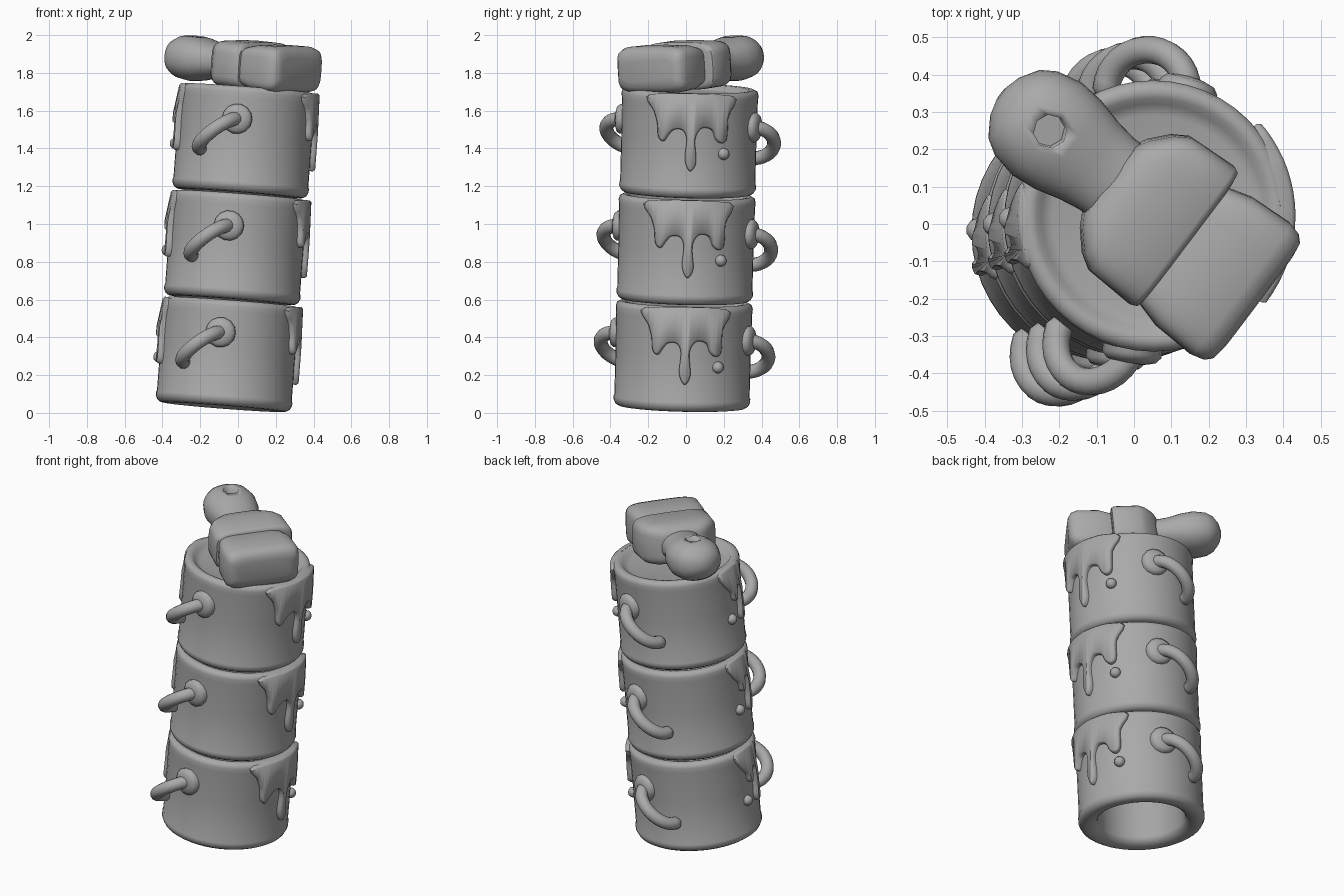
import bpy, bmesh, math
from mathutils import Vector, Matrix

if "Cube" in bpy.data.objects:
    bpy.data.objects.remove(bpy.data.objects["Cube"])

grey = bpy.data.materials.new("plain_grey")
grey.diffuse_color = (0.4, 0.4, 0.4, 1)
grey.use_nodes = True
grey.node_tree.nodes["Principled BSDF"].inputs["Base Color"].default_value = grey.diffuse_color


def finish(bm, name, matrix, angle=40):
    bmesh.ops.recalc_face_normals(bm, faces=bm.faces)
    me = bpy.data.meshes.new(name)
    bm.to_mesh(me)
    bm.free()
    me.materials.append(grey)
    for p in me.polygons:
        p.use_smooth = True
    me.set_sharp_from_angle(angle=math.radians(angle))
    ob = bpy.data.objects.new(name, me)
    ob.matrix_world = matrix
    bpy.context.collection.objects.link(ob)
    return ob


def loft(name, rings, matrix, angle=40):
    """Skin a list of equal-length point rings and cap both ends."""
    bm = bmesh.new()
    vs = [[bm.verts.new(p) for p in ring] for ring in rings]
    n = len(vs[0])
    for a, b in zip(vs, vs[1:]):
        for i in range(n):
            bm.faces.new((a[i], a[(i + 1) % n], b[(i + 1) % n], b[i]))
    bm.faces.new(vs[0])
    bm.faces.new(vs[-1])
    return finish(bm, name, matrix, angle)


def lathe(name, profile, n, matrix, angle=40):
    tau = 2 * math.pi / n
    rings = [[(r * math.cos(i * tau), r * math.sin(i * tau), z) for i in range(n)]
             for r, z in profile]
    return loft(name, rings, matrix, angle)


def catmull(pts, steps=4):
    out, n = [], len(pts)
    for i in range(n):
        p0, p1, p2, p3 = (Vector(pts[(i + k) % n]) for k in (-1, 0, 1, 2))
        for s in range(steps):
            t = s / steps
            out.append(0.5 * (2 * p1 + (p2 - p0) * t + (2 * p0 - 5 * p1 + 4 * p2 - p3) * t * t
                              + (3 * p1 - p0 - 3 * p2 + p3) * t ** 3))
    return out


R, H = 0.36, 0.56


def drip(name, outline, turn, matrix, top_thin):
    """Flat drip outline (arc length, depth), thickened, then wrapped on the can."""
    bm = bmesh.new()
    bm.faces.new([bm.verts.new((p.x, H - 0.012 - p.y, 0)) for p in catmull(outline)])
    for k in range(-9, 10):
        bmesh.ops.bisect_plane(bm, geom=bm.verts[:] + bm.edges[:] + bm.faces[:],
                               plane_co=(k * 0.03 + 0.0013, 0, 0), plane_no=(1, 0, 0))
    bmesh.ops.recalc_face_normals(bm, faces=bm.faces)
    if bm.faces[:][0].normal.z < 0:
        bmesh.ops.reverse_faces(bm, faces=bm.faces)
    ext = bmesh.ops.extrude_face_region(bm, geom=bm.faces[:])["geom"]
    bmesh.ops.translate(bm, vec=(0, 0, 0.035),
                        verts=[g for g in ext if isinstance(g, bmesh.types.BMVert)])
    front = [g for g in ext if isinstance(g, bmesh.types.BMFace)]
    bm.normal_update()
    bmesh.ops.inset_region(bm, faces=front, thickness=0.009, depth=0.012, use_even_offset=False)
    for v in bm.verts:
        s, z, n = v.co
        thin = min(1, top_thin + (1 - top_thin) * (H - z) / 0.16)
        a, r = s / R + turn, 0.34 + n * thin
        v.co = (r * math.cos(a), r * math.sin(a), z)
    finish(bm, name, matrix, 60)


def blob(name, s, z, turn, matrix):
    bm = bmesh.new()
    bmesh.ops.create_icosphere(bm, subdivisions=2, radius=0.032)
    a = s / R + turn
    finish(bm, name, matrix @ Matrix.Translation((R * math.cos(a), R * math.sin(a), z)), 60)


def ring_handle(name, p0, p1, bulge, matrix):
    """Boss plus half ring standing out of the can wall."""
    p0, p1 = Vector(p0), Vector(p1)
    mid, half = (p0 + p1) / 2, (p0 - p1) / 2
    out = Vector((mid.x, mid.y, 0)).normalized()
    side = half.cross(out).normalized()
    rings = []
    for k in range(17):
        t = math.pi * 1.04 * k / 16
        c = mid + half * math.cos(t) + out * bulge * math.sin(t)
        tan = (-half * math.sin(t) + out * bulge * math.cos(t)).normalized()
        oth = tan.cross(side)
        rad = 0.037 if k < 16 else 0.02
        rings.append([c + rad * (math.cos(a) * side + math.sin(a) * oth)
                      for a in (i * math.pi / 6 for i in range(12))])
    loft(name, rings, matrix, 60)
    n = Vector((p0.x, p0.y, 0)).normalized()
    boss = Matrix.Translation(p0) @ n.to_track_quat('Z', 'Y').to_matrix().to_4x4()
    lathe(name + "_boss", [(0.08, -0.04), (0.08, 0.012), (0.066, 0.028), (0.035, 0.036)],
          14, matrix @ boss, 60)


# --- three stacked, leaning cans ---
can = [(0.001, 0.5), (0.24, 0.5), (0.25, 0.48), (0.25, 0.045), (0.258, 0.025), (0.28, 0.008),
       (0.31, 0), (0.335, 0.003), (0.352, 0.014), (0.362, 0.035), (0.362, 0.052), (0.358, 0.062),
       (0.358, 0.3), (0.36, 0.5), (0.363, 0.53), (0.357, 0.55), (0.338, H), (0.315, H - 0.003),
       (0.3, 0.535), (0.27, 0.525), (0.001, 0.525)]
right_drips = [(-0.215, 0), (-0.19, 0.09), (-0.17, 0.15), (-0.162, 0.22), (-0.135, 0.245),
               (-0.108, 0.21), (-0.08, 0.182), (-0.035, 0.182), (-0.012, 0.23), (-0.018, 0.34),
               (0.01, 0.4), (0.04, 0.35), (0.032, 0.23), (0.065, 0.17), (0.12, 0.18),
               (0.145, 0.23), (0.178, 0.25), (0.205, 0.22), (0.21, 0.11), (0.235, 0)]
left_drips = [(-0.08, 0), (-0.05, 0.08), (0, 0.14), (0.015, 0.19), (0.045, 0.2), (0.055, 0.13),
              (0.07, 0.13), (0.08, 0.23), (0.075, 0.31), (0.095, 0.345), (0.12, 0.31),
              (0.115, 0.2), (0.12, 0.1), (0.135, 0)]
axis = Vector((0.13, 0.045, 1.68)).normalized()
lean = Vector((0, 0, 1)).rotation_difference(axis).to_matrix().to_4x4()
for i in range(3):
    m = Matrix.Translation(Vector((-0.077, -0.023, 0.03)) + axis * 0.567 * i) @ lean
    lathe(f"can_{i}", can, 48, m, 50)
    drip(f"right_drips_{i}", right_drips, 0, m, 0.85)
    blob(f"right_drop_{i}", 0.195, H - 0.32, 0, m)
    drip(f"left_drips_{i}", left_drips, math.pi, m, 0.5)
    blob(f"left_drop_{i}", 0.0, H - 0.32, math.pi, m)
    ring_handle(f"front_handle_{i}", (-0.045, -0.355, 0.385), (-0.225, -0.28, 0.215), 0.125, m)
    ring_handle(f"back_handle_{i}", (0.105, 0.34, 0.37), (-0.1, 0.34, 0.19), 0.112, m)

# --- paint brush lying on top ---
brush = (Matrix.Translation((0.135, -0.035, 1.835)) @ Matrix.Rotation(math.radians(-37), 4, 'Z')
         @ Matrix.Rotation(math.radians(5.3), 4, 'Y'))


def brush_part(name, sections, power, shift=0, angle=50, n=32):
    """Sections are (distance along brush, half width, half thickness)."""
    def sup(c):
        return math.copysign(abs(c) ** power, c)
    rings = [[(u, shift + w * sup(math.cos(a)), t * sup(math.sin(a)))
              for a in (i * 2 * math.pi / n for i in range(n))] for u, w, t in sections]
    return loft(name, rings, brush, angle)


handle = brush_part("brush_handle", [(-0.625, 0.02, 0.02), (-0.612, 0.065, 0.055),
                    (-0.58, 0.115, 0.092), (-0.54, 0.14, 0.113), (-0.47, 0.155, 0.122),
                    (-0.4, 0.148, 0.114), (-0.33, 0.13, 0.097), (-0.27, 0.12, 0.09),
                    (-0.18, 0.12, 0.09)], 0.9, 0.01)
brush_part("brush_ferrule", [(-0.255, 0.115, 0.085), (-0.235, 0.15, 0.105), (-0.19, 0.2, 0.12),
           (-0.15, 0.225, 0.125), (-0.01, 0.232, 0.125), (0.005, 0.225, 0.118),
           (0.01, 0.2, 0.1)], 0.42)
brush_part("brush_bristles", [(-0.03, 0.18, 0.09), (0.01, 0.195, 0.105), (0.08, 0.215, 0.122),
           (0.2, 0.221, 0.125), (0.235, 0.212, 0.115), (0.253, 0.195, 0.09),
           (0.26, 0.16, 0.06)], 0.38, -0.02)

# blind hanging hole in the top of the handle
cutter = lathe("hole_cutter", [(0.045, 0.03), (0.045, 0.3)], 8,
               brush @ Matrix.Translation((-0.47, 0.01, 0)))
cutter.hide_render = True
cutter.display_type = 'WIRE'
mod = handle.modifiers.new("hole", 'BOOLEAN')
mod.object = cutter
mod.operation = 'DIFFERENCE'
mod.solver = 'EXACT'
